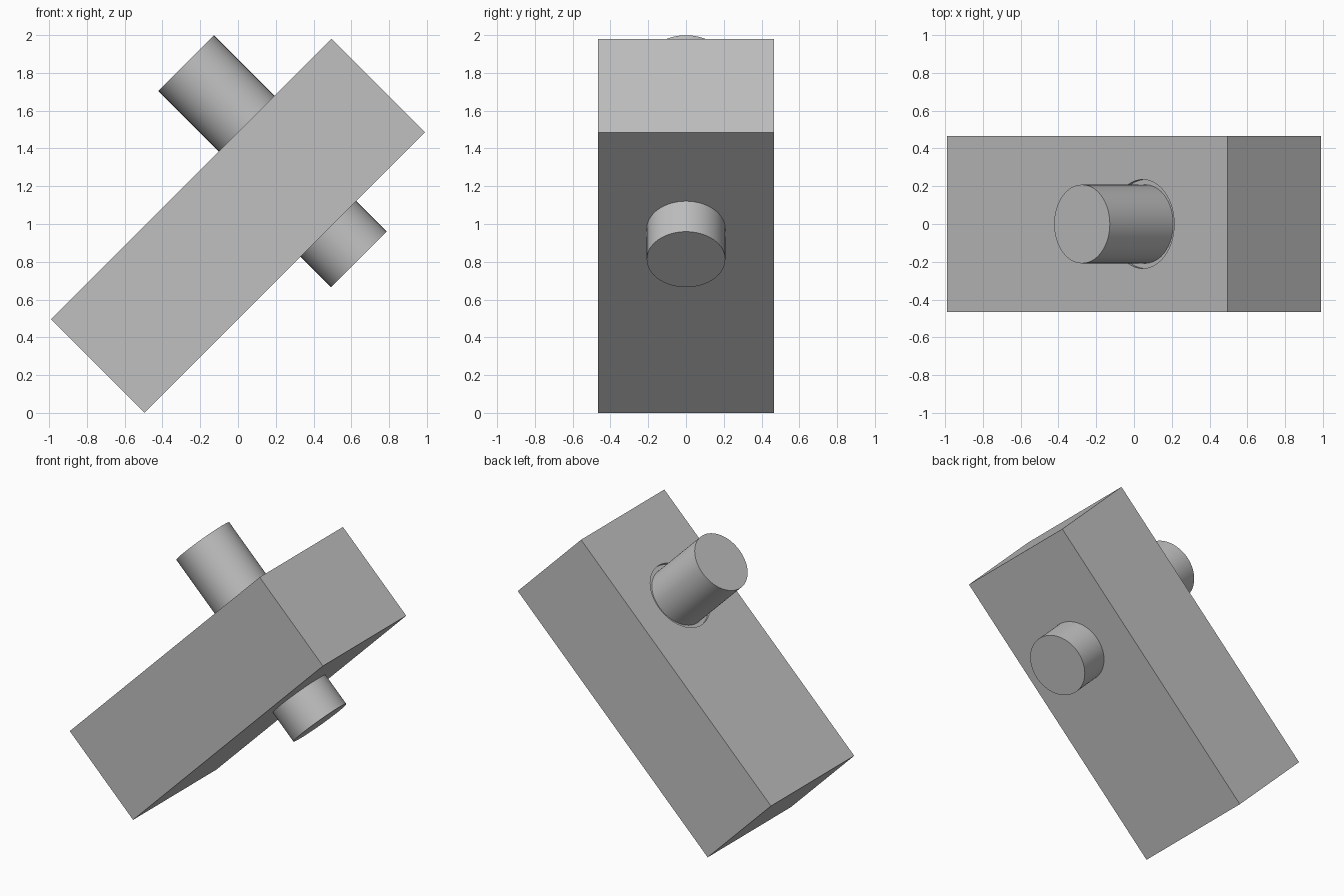
import bpy
from math import radians
from mathutils import Matrix

default = bpy.data.objects.get("Cube")
if default:
    bpy.data.objects.remove(default, do_unlink=True)

TILT = Matrix.Translation((0, 0, 0.99)) @ Matrix.Rotation(radians(-45), 4, 'Y')

grey = bpy.data.materials.new("plain grey")
grey.use_nodes = True
grey.diffuse_color = (0.53, 0.53, 0.53, 1)
grey.node_tree.nodes["Principled BSDF"].inputs["Base Color"].default_value = grey.diffuse_color


def finish(name):
    """Name the new part and tilt it with the whole model."""
    obj = bpy.context.object
    obj.name = name
    obj.data.materials.append(grey)
    obj.matrix_world = TILT @ obj.matrix_basis
    return obj


def cylinder(name, along, radius, low, high):
    """Round part standing across the block, between two heights."""
    bpy.ops.mesh.primitive_cylinder_add(vertices=64, radius=radius, depth=high - low,
                                        location=(along, 0, (low + high) / 2))
    obj = finish(name)
    bpy.ops.object.shade_smooth_by_angle(angle=radians(30))
    return obj


# Shallow round recess cutter, hidden from renders
cutter = cylinder("recess_cutter", 0.415, 0.235, 0.33, 0.45)
cutter.hide_render = True

# Tilted block with the recess cut into its upper face
bpy.ops.mesh.primitive_cube_add(size=1)
bpy.context.object.scale = (2.1, 0.93, 0.7)
bpy.ops.object.transform_apply(location=False, rotation=False, scale=True)
block = finish("block")
cut = block.modifiers.new("recess", 'BOOLEAN')
cut.operation = 'DIFFERENCE'
cut.solver = 'EXACT'
cut.object = cutter
bpy.context.view_layer.update()
bpy.ops.object.modifier_apply(modifier=cut.name)
bpy.data.objects.remove(cutter, do_unlink=True)
bpy.ops.object.shade_smooth_by_angle(angle=radians(30))

# Long upper pin and short lower pin
cylinder("upper_pin", 0.415, 0.208, 0.3, 0.804)
cylinder("lower_pin", 0.327, 0.208, -0.578, -0.3)
